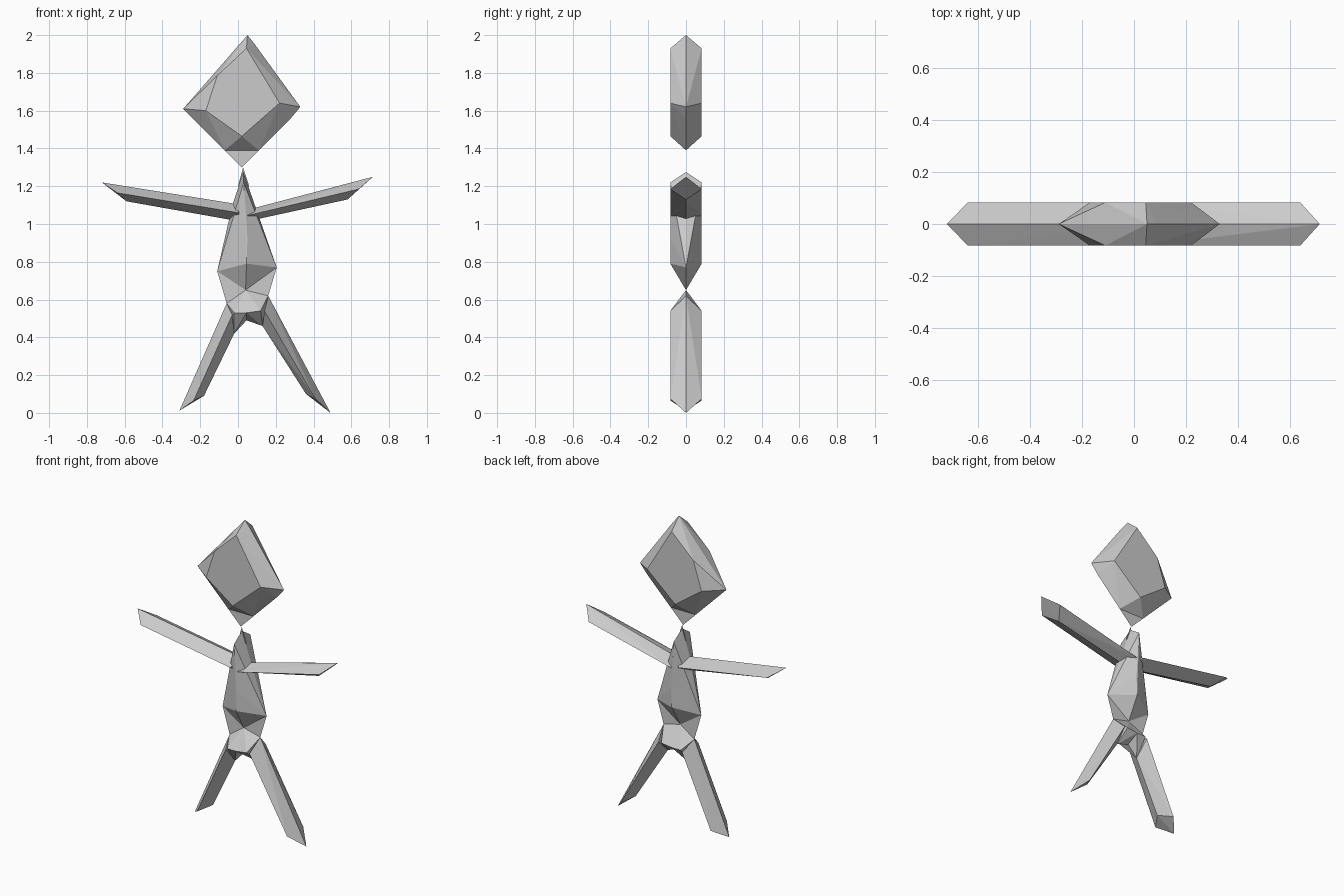
import bpy, bmesh

D = 0.083  # half thickness


def finish(bm, name):
    me = bpy.data.meshes.new(name)
    bm.to_mesh(me)
    bm.free()
    ob = bpy.data.objects.new(name, me)
    bpy.context.collection.objects.link(ob)
    return ob


def wedge(name, outline, ridge):
    """Faceted solid: sharp rim in the y=0 plane, raised ridge front and back."""
    bm = bmesh.new()
    pts = [(x, 0, z) for x, z in outline]
    pts += [(x, s * D, z) for x, z in ridge for s in (-1, 1)]
    for p in pts:
        bm.verts.new(p)
    res = bmesh.ops.convex_hull(bm, input=bm.verts[:])
    loose = [v for v in bm.verts if not v.link_faces]
    bmesh.ops.delete(bm, geom=loose, context='VERTS')
    bmesh.ops.recalc_face_normals(bm, faces=bm.faces[:])
    return finish(bm, name)


def web(name, outline):
    """Thin flat sheet in the y=0 plane."""
    bm = bmesh.new()
    bm.faces.new([bm.verts.new((x, 0, z)) for x, z in outline])
    return finish(bm, name)


# Head and its flat chin
wedge("head",
      [(0.05, 2.0), (0.09, 1.95), (0.33, 1.62), (0.28, 1.56), (0.11, 1.39),
       (-0.07, 1.39), (-0.29, 1.61)],
      [(0.02, 1.465), (0.22, 1.64), (0.045, 1.93), (-0.11, 1.785), (-0.17, 1.60)])
web("chin", [(-0.07, 1.39), (0.02, 1.30), (0.11, 1.39)])

# Torso and flat neck tip
wedge("torso",
      [(0.028, 1.275), (-0.03, 1.10), (-0.11, 0.75), (0.04, 0.65), (0.205, 0.77),
       (0.09, 1.08)],
      [(0.03, 1.22), (0.05, 0.92), (0.045, 0.79)])
web("neck", [(0.0, 1.2), (0.06, 1.2), (0.027, 1.30)])

# Arms
wedge("left_arm",
      [(0.03, 1.10), (-0.72, 1.22), (-0.59, 1.12), (0.03, 1.01)],
      [(0.0, 1.06), (-0.64, 1.165)])
wedge("right_arm",
      [(0.03, 1.07), (0.715, 1.25), (0.58, 1.13), (0.03, 1.01)],
      [(0.05, 1.045), (0.64, 1.185)])

# Flat webs joining torso and legs
web("left_hip_web", [(-0.11, 0.75), (0.04, 0.65), (-0.06, 0.58)])
web("right_hip_web", [(0.205, 0.77), (0.16, 0.62), (0.04, 0.65)])

# Hips
wedge("left_hip",
      [(0.04, 0.65), (-0.06, 0.58), (-0.02, 0.42), (0.045, 0.49)],
      [(-0.02, 0.53), (0.045, 0.53)])
wedge("right_hip",
      [(0.04, 0.65), (0.16, 0.62), (0.13, 0.46), (0.045, 0.49)],
      [(0.12, 0.54), (0.045, 0.53)])

# Legs
wedge("left_leg",
      [(-0.06, 0.58), (-0.31, 0.012), (-0.18, 0.09), (-0.02, 0.42)],
      [(-0.03, 0.52), (-0.235, 0.065)])
wedge("right_leg",
      [(0.16, 0.62), (0.49, 0.0), (0.36, 0.10), (0.13, 0.46)],
      [(0.14, 0.54), (0.41, 0.075)])
